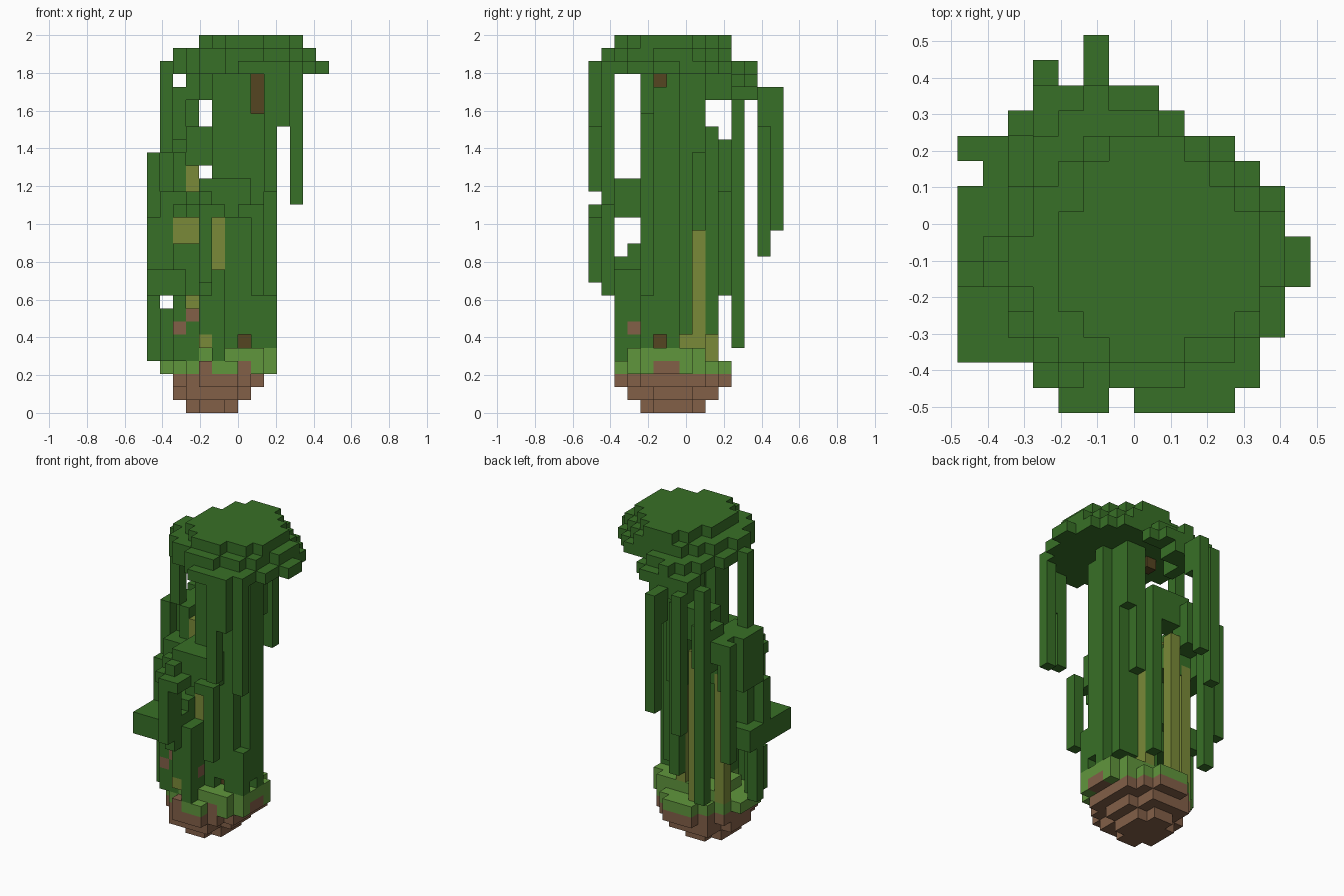
import bpy
import bmesh
from mathutils import Vector

default_cube = bpy.data.objects.get("Cube")
if default_cube:
    bpy.data.objects.remove(default_cube)

UNIT = 2 / 29
ORIGIN = Vector((-7 * UNIT, -7.5 * UNIT, 0))
cells = {}


def make_material(name, color):
    mat = bpy.data.materials.new(name)
    mat.use_nodes = True
    mat.diffuse_color = (*color, 1)
    mat.node_tree.nodes["Principled BSDF"].inputs["Base Color"].default_value = (*color, 1)
    return mat


leaf_green = make_material("leaf green", (.039, .16, .02))
grass_green = make_material("grass green", (.118, .305, .046))
soil_brown = make_material("soil brown", (.225, .116, .064))
olive = make_material("olive stem", (.195, .255, .04))
dark_bark = make_material("dark bark", (.09, .058, .015))

part_material = {
    "soil_mound": soil_brown, "grass_ring": grass_green, "soil_patches": soil_brown,
    "trunk": leaf_green, "olive_stems": olive, "bark_patches": dark_bark,
    "side_bush": leaf_green, "side_ledge": leaf_green, "front_vines": leaf_green,
    "back_branch": leaf_green, "hanging_vines": leaf_green, "crown": leaf_green,
}


def box(part, xs, ys, zs):
    """Fill an inclusive block of cubes; later parts replace earlier ones."""
    for x in range(xs[0], xs[1] + 1):
        for y in range(ys[0], ys[1] + 1):
            for z in range(zs[0], zs[1] + 1):
                cells[x, y, z] = part


def column(part, x, y, bottom, top):
    box(part, (x, x), (y, y), (bottom, top))


def disc(part, xs, ys, z):
    """Fill one rounded layer within inclusive limits."""
    cx, cy = sum(xs) / 2, sum(ys) / 2
    rx, ry = (xs[1] - xs[0] + 1) / 2, (ys[1] - ys[0] + 1) / 2
    for x in range(xs[0], xs[1] + 1):
        for y in range(ys[0], ys[1] + 1):
            if ((x - cx) / rx) ** 2 + ((y - cy) / ry) ** 2 <= 1.02:
                cells[x, y, z] = part


def rows(part, z, first_y, spans):
    """Fill one layer from the x span of each successive row."""
    for step, span in enumerate(spans):
        box(part, span, (first_y + step, first_y + step), (z, z))


# Stepped soil mound and grass
disc("soil_mound", (3, 6), (4, 8), 0)
disc("soil_mound", (2, 7), (3, 9), 1)
rows("soil_mound", 2, 2, [
    (4, 6), (3, 7), (2, 8), (2, 8), (2, 8), (2, 8), (2, 8), (3, 7), (4, 6)])
rows("grass_ring", 3, 2, [
    (4, 6), (3, 8), (2, 9), (1, 9), (1, 9), (1, 9), (2, 8), (3, 7), (4, 6)])
rows("grass_ring", 4, 3, [(4, 8), (4, 9), (3, 9), (3, 9), (3, 9), (3, 8)])
column("soil_patches", 4, 2, 3, 3)
column("soil_patches", 7, 3, 3, 3)
box("soil_patches", (9, 9), (5, 6), (3, 3))

# Main trunk, cut back diagonally on the rear side
for y, first, last in ((4, 6, 7), (5, 5, 8), (6, 6, 9), (7, 7, 8)):
    box("trunk", (first, last), (y, y), (6, 25))
column("trunk", 8, 4, 5, 22)
column("trunk", 9, 5, 6, 24)
column("trunk", 9, 6, 5, 5)
column("trunk", 6, 4, 5, 5)
column("trunk", 9, 4, 5, 8)
column("trunk", 5, 4, 15, 25)
column("trunk", 7, 8, 14, 25)
column("trunk", 8, 8, 20, 25)
column("trunk", 6, 8, 14, 21)
column("trunk", 6, 9, 6, 21)
box("trunk", (4, 4), (4, 6), (5, 17))

# Bush on the side of the trunk
box("side_bush", (1, 4), (5, 8), (15, 16))
box("side_bush", (2, 4), (4, 5), (15, 15))
box("side_bush", (1, 2), (7, 9), (17, 19))
box("side_bush", (2, 3), (9, 10), (17, 20))
box("side_bush", (3, 5), (8, 9), (19, 21))
box("side_bush", (0, 0), (6, 8), (15, 19))
box("side_bush", (2, 4), (3, 5), (9, 12))
box("side_bush", (1, 3), (5, 6), (11, 14))
column("side_bush", 1, 9, 15, 19)
column("side_bush", 1, 10, 18, 19)
column("side_bush", 2, 6, 17, 19)
column("side_bush", 4, 7, 16, 17)

# Flat ledge reaching outwards
box("side_ledge", (0, 2), (2, 5), (9, 10))
box("side_ledge", (0, 1), (6, 7), (9, 10))
column("side_ledge", 0, 6, 4, 8)
column("side_ledge", 0, 5, 11, 14)
box("side_ledge", (1, 1), (4, 5), (4, 7))
column("side_ledge", 2, 3, 4, 8)
column("side_ledge", 3, 3, 4, 7)

# Vines growing up the front
column("front_vines", 5, 2, 4, 10)
column("front_vines", 4, 2, 6, 11)
box("front_vines", (4, 5), (3, 3), (5, 10))
box("front_vines", (4, 7), (2, 3), (15, 17))
column("front_vines", 4, 1, 9, 16)
column("front_vines", 3, 1, 15, 15)
column("front_vines", 3, 2, 15, 16)
column("front_vines", 4, 0, 10, 15)
box("front_vines", (5, 5), (0, 1), (15, 15))
column("front_vines", 8, 1, 9, 15)
column("front_vines", 7, 1, 15, 15)

# Olive stems showing between the leaves
column("olive_stems", 6, 8, 5, 13)
column("olive_stems", 6, 7, 5, 5)
column("olive_stems", 4, 9, 4, 17)
column("olive_stems", 2, 8, 4, 15)
box("olive_stems", (2, 3), (5, 5), (13, 14))
column("olive_stems", 5, 4, 5, 14)
column("olive_stems", 3, 6, 17, 18)
column("olive_stems", 3, 4, 8, 8)
column("olive_stems", 4, 2, 5, 5)

# Small bare patches
column("soil_patches", 2, 3, 6, 6)
column("soil_patches", 3, 3, 7, 7)
column("soil_patches", 5, 3, 6, 6)
column("bark_patches", 8, 5, 23, 25)
column("bark_patches", 5, 7, 25, 25)
column("bark_patches", 7, 5, 5, 5)

# Branch at the back and vines hanging from the crown
box("back_branch", (3, 6), (11, 12), (24, 25))
box("back_branch", (4, 4), (9, 10), (24, 25))
column("back_branch", 7, 12, 25, 25)
box("back_branch", (7, 8), (11, 11), (25, 25))
for x, y, bottom, top in (
    (0, 10, 9, 19), (1, 6, 20, 26), (2, 11, 5, 24), (3, 13, 12, 24),
    (5, 14, 14, 24), (5, 13, 22, 24), (9, 0, 17, 25), (10, 0, 22, 25),
    (11, 1, 16, 25),
):
    column("hanging_vines", x, y, bottom, top)

# Three ragged crown layers
rows("crown", 26, 0, [
    (7, 10), (6, 11), (4, 11), (3, 12), (3, 12), (2, 13), (1, 13),
    (2, 12), (2, 12), (3, 11), (3, 10), (4, 7), (5, 5)])
rows("crown", 27, 1, [
    (6, 8), (4, 10), (3, 11), (3, 11), (2, 12), (2, 12),
    (3, 12), (3, 11), (4, 10), (5, 9)])
rows("crown", 28, 2, [
    (6, 8), (5, 10), (4, 11), (4, 11), (4, 11), (4, 11), (5, 10), (5, 9), (6, 8)])


def build(part, mat):
    """Skin the exposed cube sides of one part."""
    bm = bmesh.new()
    corners = {}
    for cell in (c for c, owner in cells.items() if owner == part):
        for axis in range(3):
            for side in (0, 1):
                neighbour = list(cell)
                neighbour[axis] += 2 * side - 1
                if tuple(neighbour) in cells:
                    continue
                u, v = (axis + 1) % 3, (axis + 2) % 3
                loop = []
                for du, dv in ((0, 0), (1, 0), (1, 1), (0, 1)):
                    p = list(cell)
                    p[axis] += side
                    p[u] += du
                    p[v] += dv
                    key = tuple(p)
                    if key not in corners:
                        corners[key] = bm.verts.new(ORIGIN + Vector(key) * UNIT)
                    loop.append(corners[key])
                bm.faces.new(loop if side else loop[::-1])
    mesh = bpy.data.meshes.new(part)
    bm.to_mesh(mesh)
    bm.free()
    mesh.materials.append(mat)
    bpy.context.scene.collection.objects.link(bpy.data.objects.new(part, mesh))


for part, mat in part_material.items():
    build(part, mat)
